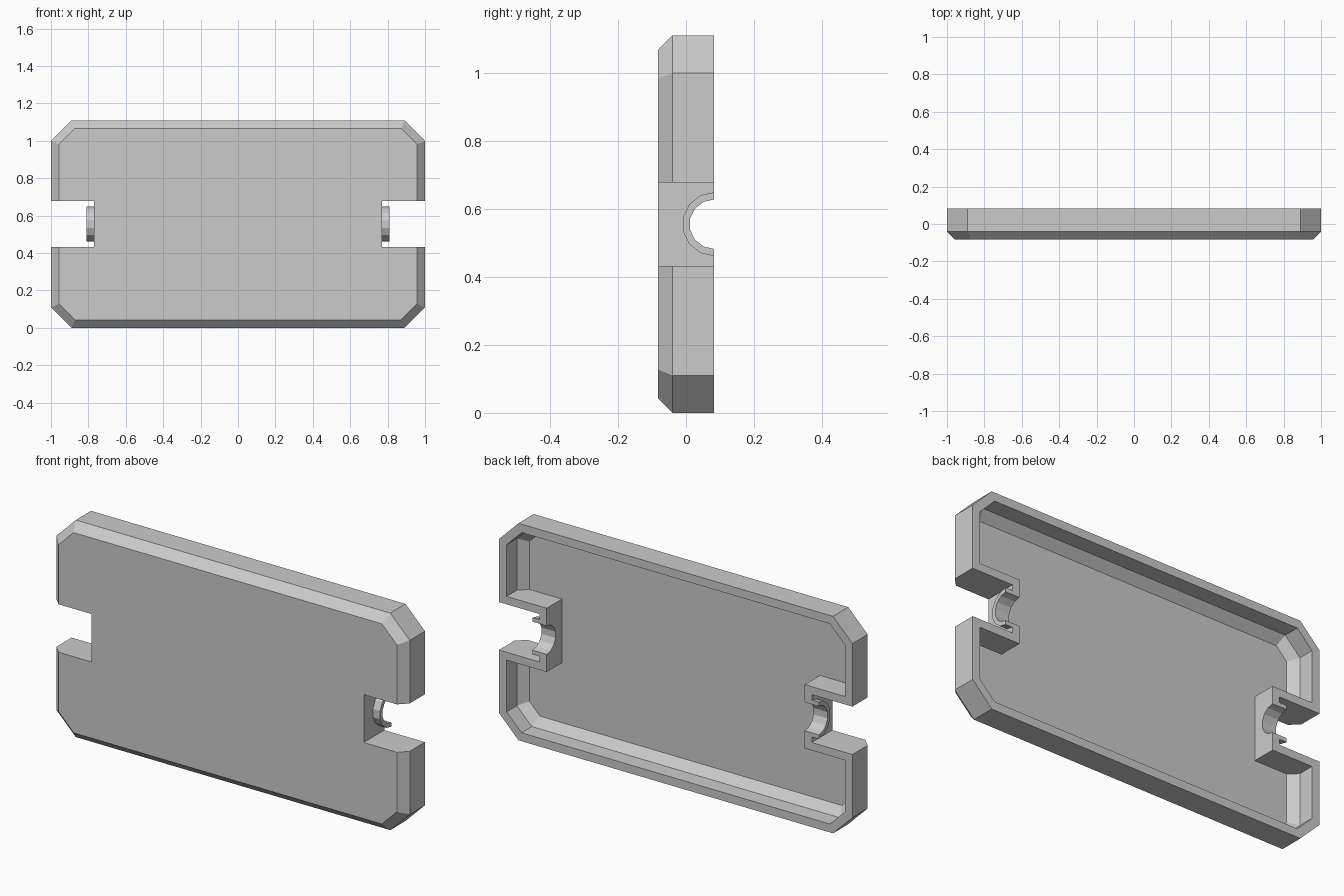
import bpy
import bmesh
import math
from mathutils import Vector

cube = bpy.data.objects.get("Cube")
if cube:
    bpy.data.objects.remove(cube, do_unlink=True)

HALF_H = 0.555     # half height, also the height of the centre line
CORNER = 0.11      # cut corner leg
WALL = 0.043
FRONT, BACK = -0.083, 0.083
SHOULDER = -0.04   # where the front bevel meets the side wall

grey = bpy.data.materials.new("light grey")
grey.use_nodes = True
colour = (0.6, 0.6, 0.6, 1)
grey.diffuse_color = colour
grey.node_tree.nodes["Principled BSDF"].inputs["Base Color"].default_value = colour


def loft(name, rings):
    """Closed solid skinned through matching rings of points."""
    bm = bmesh.new()
    loops = [[bm.verts.new(p) for p in ring] for ring in rings]
    for a, b in zip(loops, loops[1:]):
        for i in range(len(a)):
            j = (i + 1) % len(a)
            bm.faces.new((a[i], a[j], b[j], b[i]))
    bm.faces.new(loops[0])
    bm.faces.new(loops[-1])
    bmesh.ops.recalc_face_normals(bm, faces=bm.faces)
    mesh = bpy.data.meshes.new(name)
    bm.to_mesh(mesh)
    bm.free()
    mesh.materials.append(grey)
    obj = bpy.data.objects.new(name, mesh)
    bpy.context.collection.objects.link(obj)
    return obj


def octagon(inset, y):
    """Cut-corner rectangle, evenly inset, at depth y."""
    w, h = 1 - inset, HALF_H - inset
    c = CORNER - inset * (2 - math.sqrt(2))
    quarter = [(w, h - c), (w - c, h)]
    pts = quarter + [(-x, z) for x, z in quarter[::-1]]
    pts += [(-x, -z) for x, z in quarter] + [(x, -z) for x, z in quarter[::-1]]
    return [Vector((x, y, z + HALF_H)) for x, z in pts]


def box(name, side, x0, x1, y0, y1, half_z):
    rings = [[(side * x, y, HALF_H + z) for y, z in
              ((y0, -half_z), (y1, -half_z), (y1, half_z), (y0, half_z))]
             for x in (x0, x1)]
    return loft(name, rings)


def half_arc(radius, steps=7):
    """Half circle opening to the back, as (y, z) pairs."""
    angles = [math.pi * i / steps for i in range(steps + 1)]
    return [(BACK - radius * math.sin(a), HALF_H + radius * math.cos(a)) for a in angles]


def combine(target, tool, operation):
    """Apply a boolean and discard the tool."""
    mod = target.modifiers.new("cut", "BOOLEAN")
    mod.operation, mod.solver, mod.object = operation, "EXACT", tool
    bpy.context.view_layer.objects.active = target
    bpy.ops.object.modifier_apply(modifier=mod.name)
    bpy.data.objects.remove(tool, do_unlink=True)


# Hollow tray with bevelled front
cover = loft("cover_shell", [octagon(WALL, FRONT), octagon(0, SHOULDER), octagon(0, BACK)])
cavity = loft("cavity_cutter", [octagon(2 * WALL, SHOULDER), octagon(WALL, 0.0),
                                octagon(WALL, BACK + 0.1)])
combine(cover, cavity, "DIFFERENCE")

for side, label in ((1, "left"), (-1, "right")):
    # Walled notch in each end
    combine(cover, box("notch_block", side, 0.73, 0.97, -0.06, BACK, 0.163), "UNION")
    combine(cover, box("notch_cutter", side, 0.77, 1.2, -0.3, 0.3, 0.1225), "DIFFERENCE")

    # Half-round opening through the notch wall
    arc = half_arc(0.073)
    arc = [(BACK + 0.1, arc[0][1])] + arc + [(BACK + 0.1, arc[-1][1])]
    hole = loft("hole_cutter", [[(side * x, y, z) for y, z in arc] for x in (0.7, 0.8)])
    combine(cover, hole, "DIFFERENCE")

    # Half-round collar standing out from the notch wall
    profile = half_arc(0.094) + half_arc(0.073)[::-1]
    loft(label + "_collar", [[(side * x, y, z) for y, z in profile] for x in (0.77, 0.81)])
